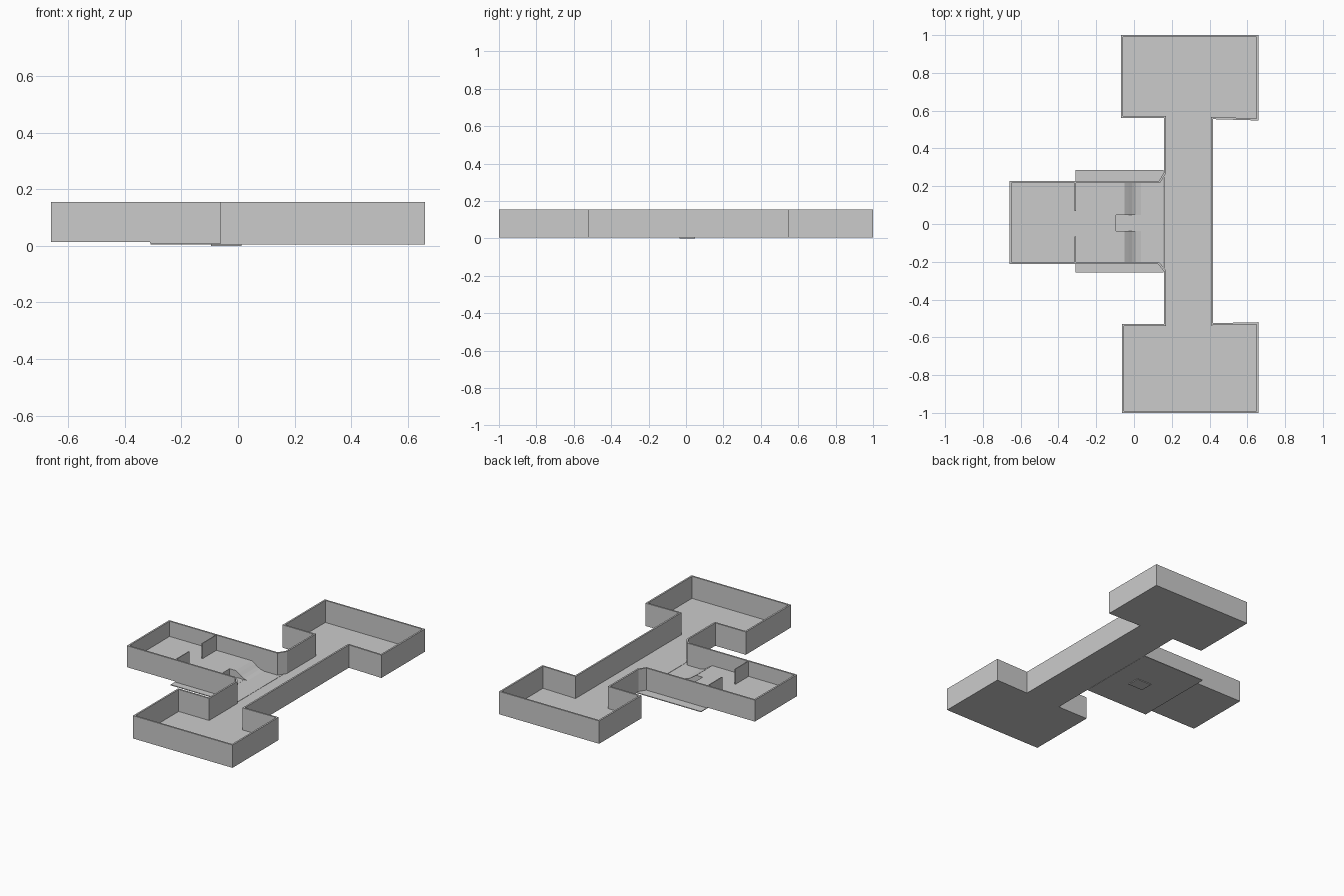
import bpy, bmesh
from mathutils import Vector

if "Cube" in bpy.data.objects:
    bpy.data.objects.remove(bpy.data.objects["Cube"])

TOP, BASE, ROOM_BASE, DECK = 0.155, 0.005, 0.014, 0.055
WALL = 0.011


def finish(name, bm):
    bmesh.ops.recalc_face_normals(bm, faces=bm.faces)
    mesh = bpy.data.meshes.new(name)
    bm.to_mesh(mesh)
    bm.free()
    obj = bpy.data.objects.new(name, mesh)
    bpy.context.collection.objects.link(obj)
    return obj


def prism(name, pts, direction):
    """Extrude a closed 3D polygon along a vector."""
    bm = bmesh.new()
    face = bm.faces.new([bm.verts.new(p) for p in pts])
    ext = bmesh.ops.extrude_face_region(bm, geom=[face], use_keep_orig=True)
    verts = [v for v in ext["geom"] if isinstance(v, bmesh.types.BMVert)]
    bmesh.ops.translate(bm, verts=verts, vec=direction)
    return finish(name, bm)


def slab(name, pts, z0, z1):
    return prism(name, [(x, y, z0) for x, y in pts], (0, 0, z1 - z0))


def box(name, x0, x1, y0, y1, z0, z1):
    return slab(name, [(x0, y0), (x1, y0), (x1, y1), (x0, y1)], z0, z1)


def inset(pts, d):
    """Mitred inward offset of a clockwise outline."""
    out = []
    for i, p in enumerate(pts):
        a, b, c = Vector(pts[i - 1]), Vector(p), Vector(pts[(i + 1) % len(pts)])
        u, v = (b - a).normalized(), (c - b).normalized()
        n1, n2 = Vector((u.y, -u.x)), Vector((v.y, -v.x))
        out.append(b + (n1 + n2) * d / (1 + n1.dot(n2)))
    return out


def wall_ring(name, outer):
    """Thin wall following an outline, with a raised base in the side room."""
    inner = inset(outer, WALL)
    bm = bmesh.new()
    loops = []
    for p, q in zip(outer, inner):
        z = ROOM_BASE if p[0] < -0.31 else BASE
        loops.append([bm.verts.new(c) for c in
                      ((*p, z), (*p, TOP), (*q, TOP), (*q, z))])
    for i, nxt in enumerate(loops):
        prev = loops[i - 1]
        for k in range(4):
            j = (k + 1) % 4
            bm.faces.new((prev[k], prev[j], nxt[j], nxt[k]))
    return finish(name, bm)


# Clockwise plan: back hall, corridor, front hall, then the side room
back = [(-0.068, 0.56), (-0.068, 1.0), (0.66, 1.0), (0.66, 0.548), (0.418, 0.555)]
front = [(0.418, -0.525), (0.66, -0.52), (0.66, -1.0), (-0.064, -1.0),
         (-0.064, -0.53), (0.158, -0.53)]
room = [(0.158, -0.25), (0.128, -0.213), (-0.309, -0.213), (-0.311, -0.213),
        (-0.66, -0.213), (-0.66, 0.227), (-0.311, 0.227), (-0.309, 0.227),
        (0.13, 0.227), (0.158, 0.27)]
corner = [(0.158, 0.56)]
wall_ring("outer_wall", back + front + room + corner)

# Floors
slab("hall_floor", inset(back + front + corner, 0.001), BASE, 0.010)
box("room_underlay", -0.31, 0.157, -0.258, 0.287, BASE, 0.010)
box("opening_plate", -0.095, 0.012, -0.036, 0.048, 0.0, 0.011)

# Raised deck with a slot at its front edge
deck = [(-0.05, 0.22), (-0.05, 0.048), (-0.095, 0.048), (-0.095, -0.036),
        (-0.05, -0.036), (-0.05, -0.206), (-0.309, -0.206), (-0.309, 0.22)]
slab("deck_inner", deck, 0.011, DECK)
box("deck_outer", -0.655, -0.309, -0.206, 0.22, ROOM_BASE, DECK)

# Curved ramps either side of the slot
ramp = [(-0.05, 0.011), (-0.05, DECK), (-0.03, 0.042), (-0.01, 0.028),
        (0.01, 0.017), (0.036, 0.011)]
for side, y0, y1 in (("right", -0.206, -0.036), ("left", 0.048, 0.22)):
    prism("ramp_" + side, [(x, y0, z) for x, z in ramp], (0, y1 - y0, 0))

# Partition with a doorway
for side, y0, y1 in (("right", -0.206, -0.065), ("left", 0.07, 0.22)):
    box("partition_" + side, -0.314, -0.308, y0, y1, DECK, TOP)
